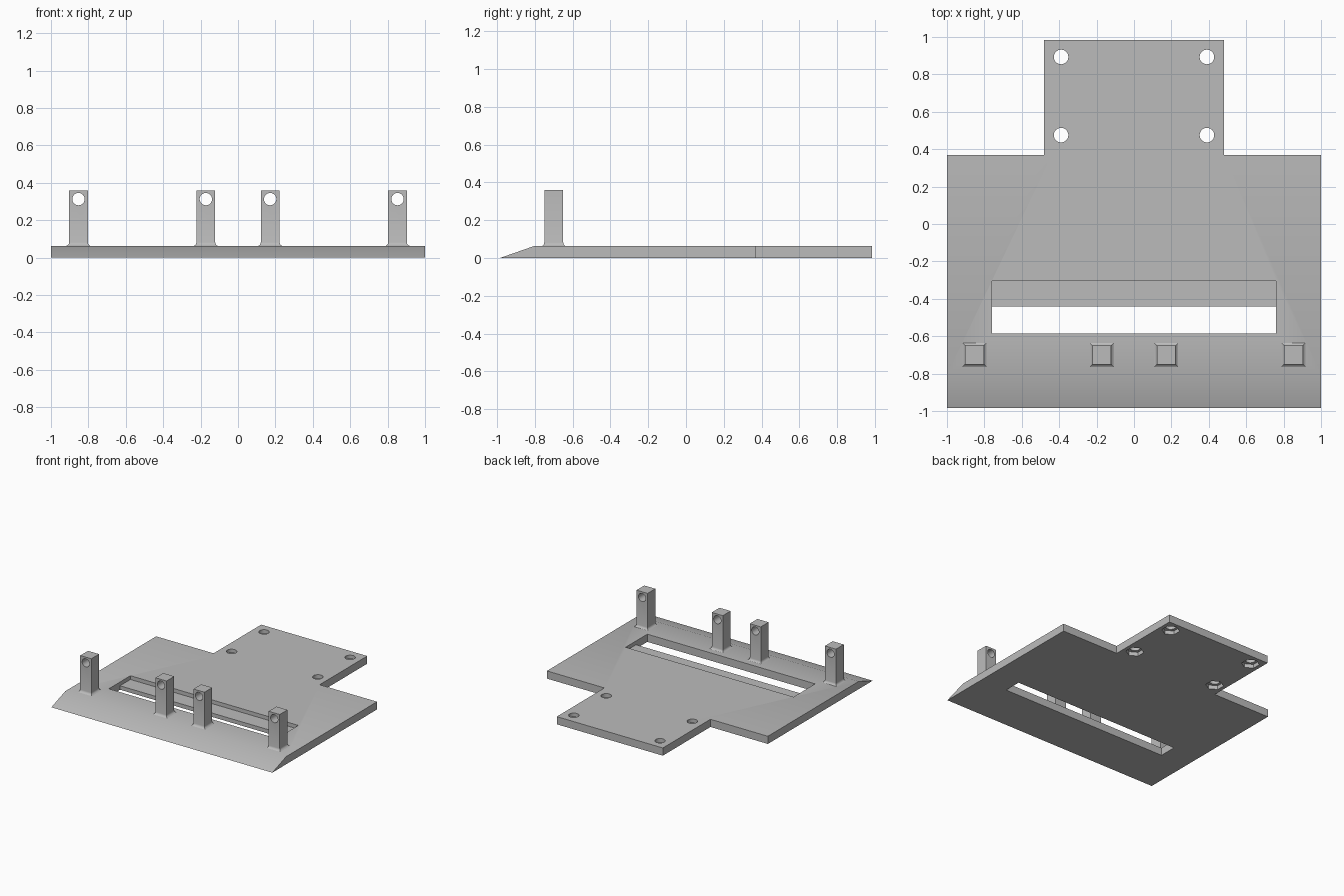
import bpy, bmesh
from math import radians
from mathutils import Matrix

cube = bpy.data.objects.get("Cube")
if cube:
    bpy.data.objects.remove(cube, do_unlink=True)

TOP = 0.063      # plate thickness
FRONT, BACK = -0.985, 0.985

grey = bpy.data.materials.new("plain grey")
grey.use_nodes = True
colour = (0.5, 0.5, 0.5, 1)
grey.diffuse_color = colour
grey.node_tree.nodes["Principled BSDF"].inputs["Base Color"].default_value = colour


def make_object(name, bm):
    bmesh.ops.recalc_face_normals(bm, faces=bm.faces)
    mesh = bpy.data.meshes.new(name)
    bm.to_mesh(mesh)
    bm.free()
    mesh.materials.append(grey)
    obj = bpy.data.objects.new(name, mesh)
    bpy.context.collection.objects.link(obj)
    return obj


def add_box(bm, x0, x1, y0, y1, z0, z1):
    size = Matrix.Diagonal((x1 - x0, y1 - y0, z1 - z0, 1))
    centre = Matrix.Translation(((x0 + x1) / 2, (y0 + y1) / 2, (z0 + z1) / 2))
    bmesh.ops.create_cube(bm, size=1, matrix=centre @ size)


def add_prism(bm, sides, radius, depth, matrix):
    bmesh.ops.create_cone(bm, cap_ends=True, segments=sides, radius1=radius,
                          radius2=radius, depth=depth, matrix=matrix)


def cut(target, bm):
    cutter = make_object("cutter", bm)
    cutter.hide_render = True
    mod = target.modifiers.new("cut", "BOOLEAN")
    mod.operation, mod.solver, mod.object = "DIFFERENCE", "EXACT", cutter
    bpy.context.view_layer.objects.active = target
    bpy.ops.object.modifier_apply(modifier=mod.name)
    bpy.data.objects.remove(cutter, do_unlink=True)


def smooth(obj):
    bpy.ops.object.select_all(action="DESELECT")
    obj.select_set(True)
    bpy.context.view_layer.objects.active = obj
    bpy.ops.object.shade_smooth_by_angle(angle=radians(30))


# Base plate: T-shaped outline, front edge sloped down to a blade
half = [(0.48, BACK), (0.48, 0.37), (1, 0.37), (1, FRONT)]
outline = half + [(-x, y) for x, y in reversed(half)]
bm = bmesh.new()
face = bm.faces.new([bm.verts.new((x, y, 0)) for x, y in outline])
raised = bmesh.ops.extrude_face_region(bm, geom=[face])["geom"]
for v in (g for g in raised if isinstance(g, bmesh.types.BMVert)):
    v.co.z = TOP
    if v.co.y < -0.9:
        v.co.y = -0.805
        v.co.z = TOP
for v in bm.verts:
    if v.co.z == 0 and v.co.y < -0.9:
        v.co.y = FRONT
plate = make_object("base_plate", bm)

# Through slot, then the shallow ledge behind it
bm = bmesh.new()
add_box(bm, -0.76, 0.76, -0.585, -0.44, -0.1, 0.2)
cut(plate, bm)
bm = bmesh.new()
add_box(bm, -0.76, 0.76, -0.5, -0.305, 0.032, 0.2)
cut(plate, bm)

# Screw holes with hexagonal nut pockets underneath
spots = [(x, y) for x in (-0.39, 0.39) for y in (0.475, 0.893)]
for sides, radius, depth in ((32, 0.039, 0.4), (6, 0.068, 0.064)):
    bm = bmesh.new()
    for x, y in spots:
        add_prism(bm, sides, radius, depth, Matrix.Translation((x, y, 0)))
    cut(plate, bm)
smooth(plate)


# Upright posts: square column with a flared foot and a cross hole
def make_post(name, x):
    y = -0.7
    levels = [(0.05, 0.064), (TOP, 0.064), (0.067, 0.057), (0.074, 0.052),
              (0.082, 0.05), (0.36, 0.05)]
    bm = bmesh.new()
    rings = [[bm.verts.new((x + sx * r, y + sy * r, z))
              for sx, sy in ((-1, -1), (1, -1), (1, 1), (-1, 1))]
             for z, r in levels]
    for low, high in zip(rings, rings[1:]):
        for i in range(4):
            j = (i + 1) % 4
            bm.faces.new((low[i], low[j], high[j], high[i]))
    bm.faces.new(rings[0])
    bm.faces.new(rings[-1])
    post = make_object(name, bm)
    bm = bmesh.new()
    add_prism(bm, 32, 0.033, 0.4, Matrix.Translation((x, y, 0.313))
              @ Matrix.Rotation(radians(90), 4, "X"))
    cut(post, bm)
    smooth(post)


for side, sign in (("left", 1), ("right", -1)):
    make_post(side + "_outer_post", sign * 0.853)
    make_post(side + "_inner_post", sign * 0.172)
